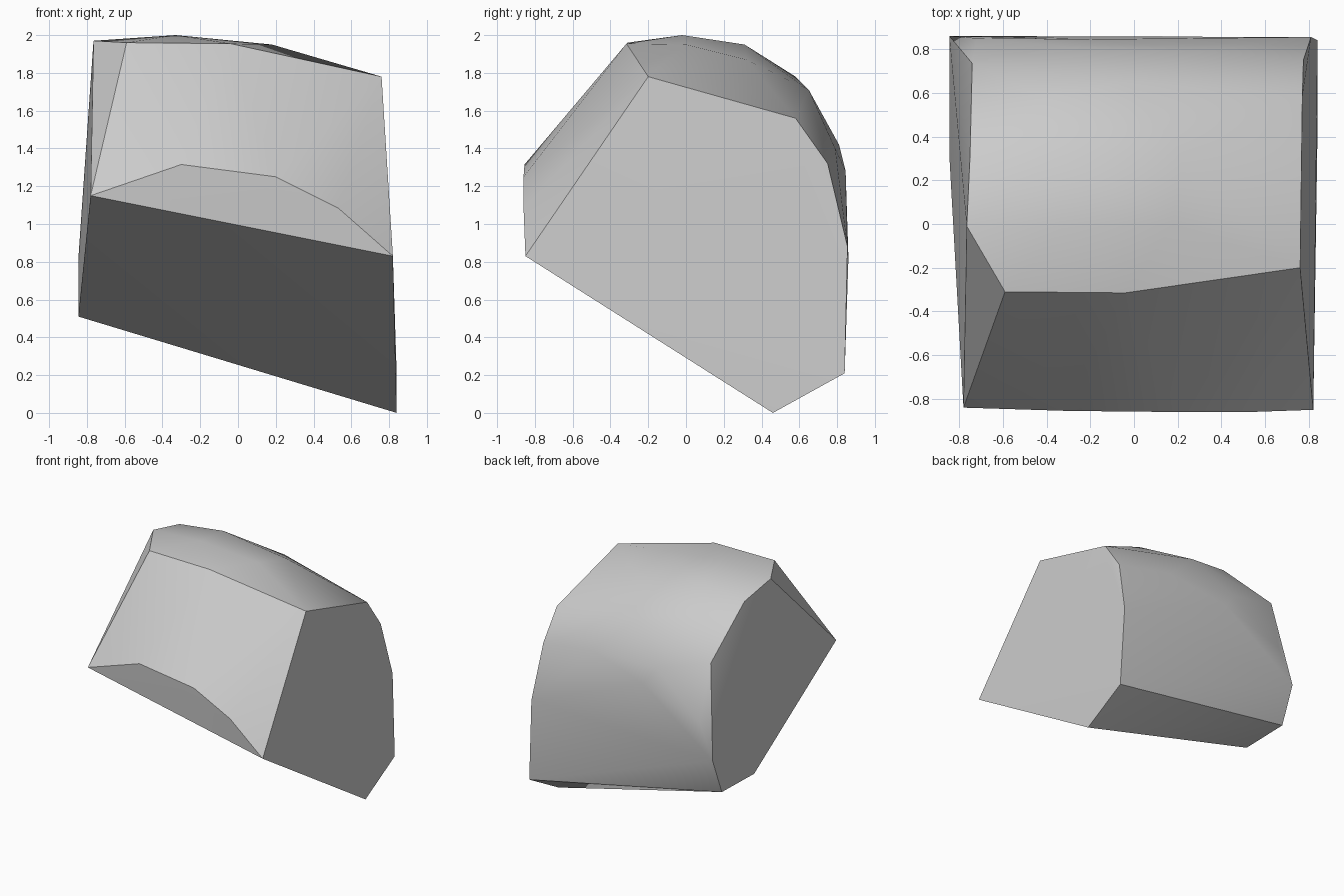
import bpy, bmesh, math

default_cube = bpy.data.objects.get("Cube")
if default_cube:
    bpy.data.objects.remove(default_cube, do_unlink=True)

# Plain stone colour
stone = bpy.data.materials.new("stone_grey")
stone.use_nodes = True
colour = (0.6, 0.6, 0.6, 1)
stone.diffuse_color = colour
stone.node_tree.nodes["Principled BSDF"].inputs["Base Color"].default_value = colour


def hull_object(name, outlines, material, crease_degrees):
    """Wrap a chipped solid tightly around a set of corner outlines."""
    bm = bmesh.new()
    for outline in outlines:
        for corner in outline:
            bm.verts.new(corner)
    result = bmesh.ops.convex_hull(bm, input=bm.verts[:])
    loose = {g for g in result["geom_interior"] + result["geom_unused"]
             if isinstance(g, bmesh.types.BMVert) and not g.link_faces}
    bmesh.ops.delete(bm, geom=list(loose), context="VERTS")
    bmesh.ops.dissolve_limit(bm, angle_limit=math.radians(1),
                             verts=bm.verts[:], edges=bm.edges[:])
    bmesh.ops.recalc_face_normals(bm, faces=bm.faces[:])
    mesh = bpy.data.meshes.new(name)
    bm.to_mesh(mesh)
    bm.free()
    mesh.materials.append(material)
    obj = bpy.data.objects.new(name, mesh)
    bpy.context.collection.objects.link(obj)
    bpy.ops.object.select_all(action="DESELECT")
    obj.select_set(True)
    bpy.context.view_layer.objects.active = obj
    bpy.ops.object.shade_smooth_by_angle(angle=math.radians(crease_degrees))
    return obj


# Flat split face on the +x side
split_face = [(.82, -.85, .83), (.76, -.2, 1.78), (.77, .58, 1.56), (.775, .75, 1.32),
              (.81, .855, .88), (.84, .84, .21), (.84, .46, 0)]

# Chipped face on the -x side, from the front tip round over the top
chipped_face = [(-.78, -.84, 1.15), (-.59, -.31, 1.96), (-.765, -.01, 1.97),
                (-.75, .31, 1.9), (-.74, .735, 1.55), (-.72, .85, 1.1),
                (-.845, .86, .82), (-.845, .74, .52), (-.845, .32, .51)]

# Curved lip along the front, and the break above it
front_lip = [(-.3, -.855, 1.315), (.2, -.86, 1.25), (.53, -.86, 1.085)]
top_break = [(-.04, -.315, 1.955)]

# Rounded crown and back
crown = [(-.33, -.02, 2), (.18, 0, 1.95), (-.35, .31, 1.95), (.22, .32, 1.87),
         (-.4, .58, 1.78), (-.03, .65, 1.71)]
back = [(-.3, .81, 1.42), (.3, .79, 1.4), (-.2, .845, 1.28), (.3, .85, 1.1), (0, .86, .85)]

hull_object("stone_chunk", [split_face, chipped_face, front_lip, top_break, crown, back],
            stone, 30)
